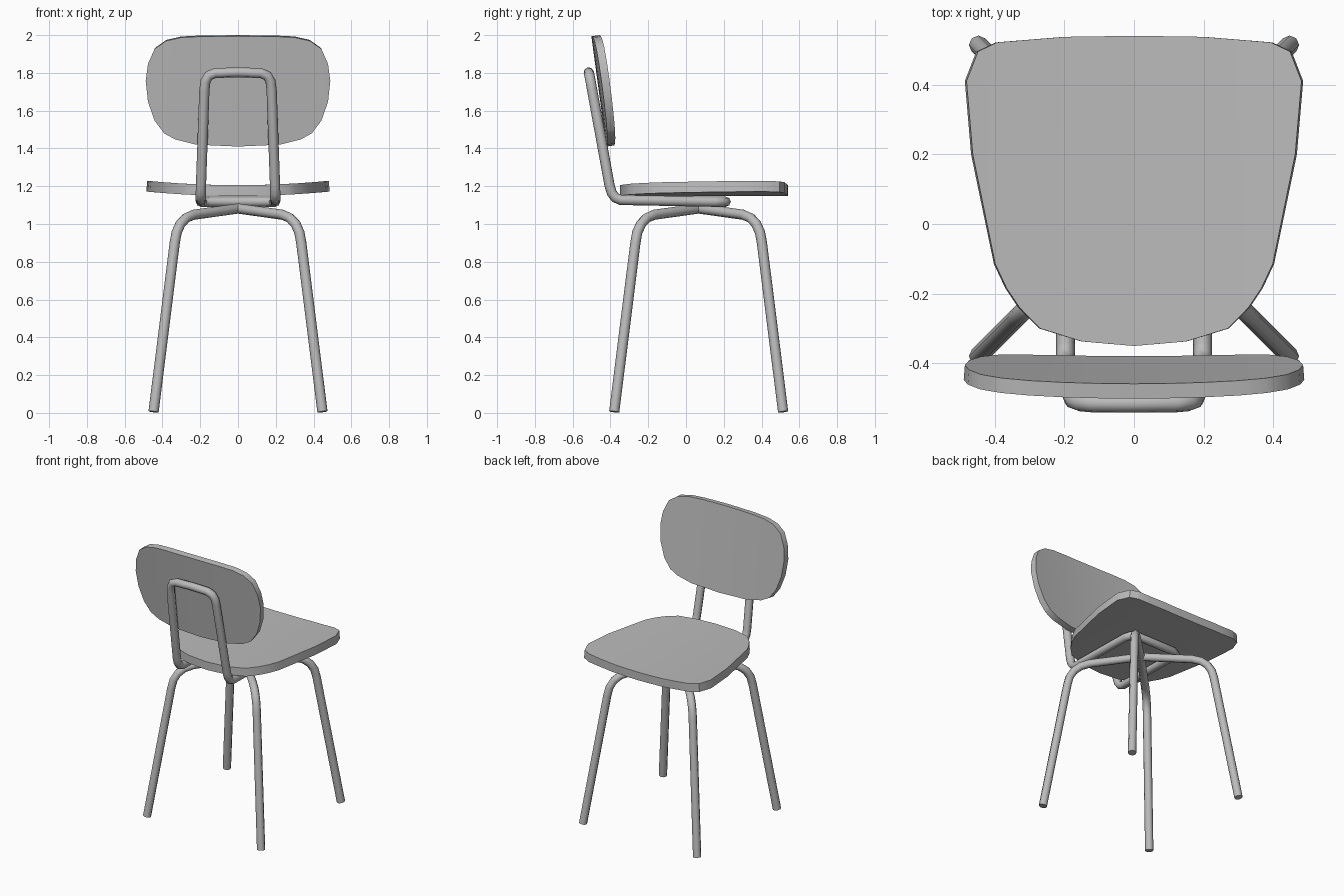
import bpy, bmesh
from mathutils import Vector

if "Cube" in bpy.data.objects:
    bpy.data.objects.remove(bpy.data.objects["Cube"])

grey = bpy.data.materials.new("plain grey")
grey.diffuse_color = (0.5, 0.5, 0.5, 1)
grey.use_nodes = True
grey.node_tree.nodes["Principled BSDF"].inputs["Base Color"].default_value = grey.diffuse_color


def activate(ob):
    bpy.ops.object.select_all(action='DESELECT')
    ob.select_set(True)
    bpy.context.view_layer.objects.active = ob


def tube(name, points, radius, closed=False):
    """Eight-sided bent tube through the points."""
    cu = bpy.data.curves.new(name, 'CURVE')
    cu.dimensions = '3D'
    cu.bevel_depth = radius
    cu.bevel_resolution = 2
    cu.use_fill_caps = True
    sp = cu.splines.new('POLY')
    sp.points.add(len(points) - 1)
    for p, co in zip(sp.points, points):
        p.co = (*co, 1)
    sp.use_cyclic_u = closed
    ob = bpy.data.objects.new(name, cu)
    bpy.context.collection.objects.link(ob)
    activate(ob)
    bpy.ops.object.convert(target='MESH')
    ob = bpy.context.object
    ob.data.materials.clear()
    ob.data.materials.append(grey)
    bpy.ops.object.shade_smooth_by_angle(angle=0.9)
    return ob


def panel(name, half, place, thickness):
    """Bent plate: half outline mirrored in x, cut in strips, bent by place(u, v)."""
    outline = half + [(-u, v) for u, v in reversed(half) if u > 0]
    bm = bmesh.new()
    bm.faces.new([bm.verts.new((u, v, 0)) for u, v in outline])
    for i in range(-4, 5):
        bmesh.ops.bisect_plane(bm, geom=bm.verts[:] + bm.edges[:] + bm.faces[:],
                               plane_co=(i * 0.1, 0, 0), plane_no=(1, 0, 0), dist=0.0001)
    for v in bm.verts:
        v.co = Vector(place(v.co.x, v.co.y))
    bmesh.ops.recalc_face_normals(bm, faces=bm.faces[:])
    me = bpy.data.meshes.new(name)
    bm.to_mesh(me)
    bm.free()
    me.materials.append(grey)
    ob = bpy.data.objects.new(name, me)
    bpy.context.collection.objects.link(ob)
    mod = ob.modifiers.new("thickness", 'SOLIDIFY')
    mod.thickness = thickness
    mod.offset = 0
    activate(ob)
    bpy.ops.object.modifier_apply(modifier=mod.name)
    bpy.ops.object.shade_smooth_by_angle(angle=0.6)
    return ob


# Two crossing leg hoops, each running corner to corner
leg = [(0.447, 0.006), (0.335, 0.9), (0.325, 0.955), (0.305, 1.0),
       (0.275, 1.032), (0.235, 1.049)]
CY = 0.067
for side, name in ((1, "leg_hoop_right"), (-1, "leg_hoop_left")):
    path = [(side * d, CY + d, z) for d, z in leg] + [(0, CY, 1.082)]
    path += [(-side * d, CY - d, z) for d, z in reversed(leg)]
    tube(name, path, 0.027)

# Closed support loop: under the seat, up behind the backrest
loop = [(0, 0.21, 1.118), (0.15, 0.21, 1.118), (0.185, 0.195, 1.118), (0.197, 0.15, 1.118),
        (0.197, -0.345, 1.127), (0.197, -0.375, 1.14), (0.197, -0.393, 1.165),
        (0.196, -0.405, 1.205), (0.178, -0.497, 1.71), (0.172, -0.505, 1.755),
        (0.155, -0.511, 1.785), (0.12, -0.514, 1.799), (0, -0.515, 1.803)]
tube("back_support", loop + [(-x, y, z) for x, y, z in reversed(loop[1:-1])], 0.027, True)

# Seat, sides curling up slightly
seat = [(0, -0.35), (0.15, -0.337), (0.27, -0.30), (0.33, -0.24), (0.367, -0.185),
        (0.40, -0.115), (0.465, 0.2), (0.483, 0.41), (0.45, 0.495), (0.395, 0.521),
        (0.2, 0.537), (0, 0.54)]
panel("seat", seat, lambda x, y: (x, y, 1.177 + 0.1 * x * x), 0.057)

# Backrest, leaning back and wrapping around the sitter
back = [(0, 1.413), (0.22, 1.423), (0.33, 1.45), (0.39, 1.483), (0.44, 1.55),
        (0.475, 1.65), (0.487, 1.76), (0.475, 1.85), (0.44, 1.93), (0.38, 1.972),
        (0.3, 1.99), (0.2, 1.995), (0, 1.997)]
panel("backrest", back,
      lambda x, z: (x, -0.400 - 0.136 * (z - 1.41) + 0.09 * x * x, z), 0.043)
